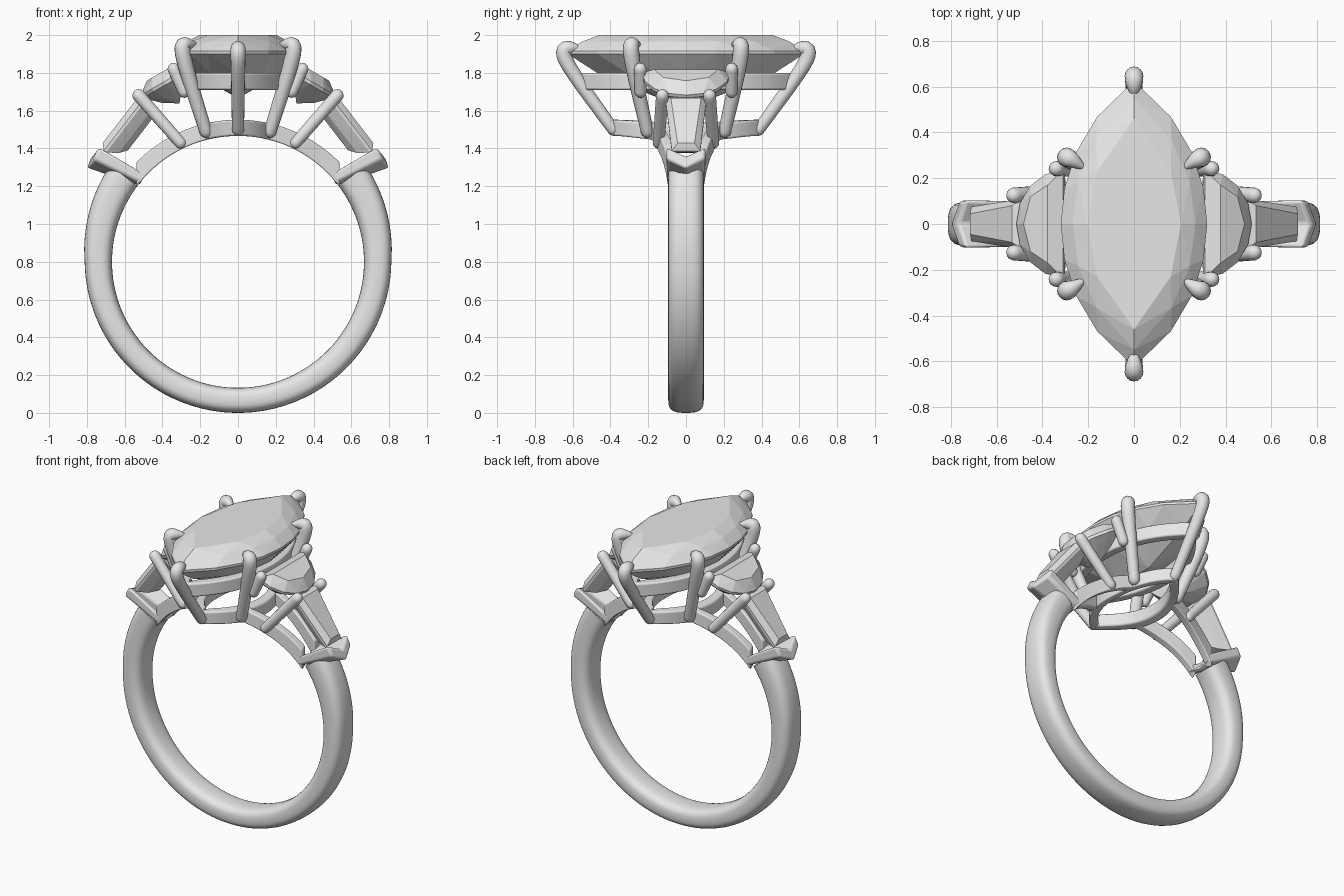
import bpy, bmesh
from math import sin, cos, pi, sqrt, radians, copysign
from mathutils import Vector

if "Cube" in bpy.data.objects:
    bpy.data.objects.remove(bpy.data.objects["Cube"])

grey = bpy.data.materials.new("light_grey")
grey.use_nodes = True
grey.diffuse_color = (0.8, 0.8, 0.8, 1)
grey.node_tree.nodes["Principled BSDF"].inputs["Base Color"].default_value = (0.8, 0.8, 0.8, 1)

FINGER = 0.667                     # finger hole radius
CENTRE = Vector((0, 0, 0.8))       # finger hole centre


def finish(name, bm, mirror="", smooth=True, bevel=0):
    """Turn a bmesh into an object, with optional bevel and mirroring."""
    bmesh.ops.recalc_face_normals(bm, faces=bm.faces)
    mesh = bpy.data.meshes.new(name)
    bm.to_mesh(mesh)
    bm.free()
    mesh.materials.append(grey)
    ob = bpy.data.objects.new(name, mesh)
    bpy.context.collection.objects.link(ob)
    if smooth:
        bpy.ops.object.select_all(action="DESELECT")
        ob.select_set(True)
        bpy.context.view_layer.objects.active = ob
        bpy.ops.object.shade_smooth_by_angle(angle=radians(40))
    if bevel:
        mod = ob.modifiers.new("soft_edges", "BEVEL")
        mod.width, mod.segments = bevel, 3
    if mirror:
        mod = ob.modifiers.new("mirror", "MIRROR")
        mod.use_axis = ("x" in mirror, "y" in mirror, False)
        mod.use_mirror_merge = False
    return ob


def skin(name, rings, closed=False, **kw):
    """Join equal cross-sections into one surface, capped unless closed."""
    bm = bmesh.new()
    loops = [[bm.verts.new(p) for p in ring] for ring in rings]
    n = len(loops[0])
    pairs = list(zip(loops, loops[1:]))
    if closed:
        pairs.append((loops[-1], loops[0]))
    else:
        bm.faces.new(loops[0])
        bm.faces.new(loops[-1])
    for a, b in pairs:
        for i in range(n):
            j = (i + 1) % n
            bm.faces.new((a[i], a[j], b[j], b[i]))
    return finish(name, bm, **kw)


def rounded(points, steps=2):
    """Cut the corners of an open path, keeping its ends."""
    pts = [Vector(p) for p in points]
    for _ in range(steps):
        new = [pts[0]]
        for a, b in zip(pts, pts[1:]):
            new += [a.lerp(b, 0.25), a.lerp(b, 0.75)]
        pts = new + [pts[-1]]
    return pts


def prong(name, path, mirror, sides=16):
    """Round wire along (x, y, z, radius) points, with domed ends."""
    pts = rounded(path)

    def dome(end, before):
        d = (end.xyz - before.xyz).normalized()
        return [Vector((*(end.xyz + d * end.w * sin(a)), end.w * cos(a)))
                for a in map(radians, (25, 50, 70, 85))]

    pts = dome(pts[0], pts[1])[::-1] + pts + dome(pts[-1], pts[-2])
    rings = []
    for i, p in enumerate(pts):
        d = (pts[min(i + 1, len(pts) - 1)].xyz - pts[max(i - 1, 0)].xyz).normalized()
        u = d.cross(Vector((1, -1, 0) if p.x else (1, 0, 0))).normalized()
        v = d.cross(u)
        rings.append([p.xyz + p.w * (u * cos(2 * pi * k / sides) + v * sin(2 * pi * k / sides))
                      for k in range(sides)])
    return skin(name, rings, mirror=mirror)


def marquise(length, width, n):
    """Pointed oval outline; length and width are half sizes."""
    r = (length ** 2 + width ** 2) / (2 * width)
    side = []
    for i in range(n):
        y = length * (2 * i / n - 1)
        side.append(Vector((sqrt(r * r - y * y) - r + width, y)))
    return side + [-p for p in side]


def band(name, path, width, low, high, closed=False, mirror=""):
    """Flat wall following a plan path; low and high give z from x."""
    rings, n = [], len(path)
    for i, p in enumerate(path):
        a = path[i - 1] if closed or i else p
        b = path[(i + 1) % n] if closed or i < n - 1 else p
        t = (b - a).normalized()
        q = p + Vector((-t.y, t.x)) * width
        rings.append([(p.x, p.y, low(p.x)), (p.x, p.y, high(p.x)),
                      (q.x, q.y, high(q.x)), (q.x, q.y, low(q.x))])
    return skin(name, rings, closed, mirror=mirror, bevel=0.01)


def gem(name, points, mirror=""):
    """Faceted stone: the hull of its facet corners."""
    bm = bmesh.new()
    for p in points:
        bm.verts.new(p)
    bmesh.ops.convex_hull(bm, input=bm.verts)
    bmesh.ops.delete(bm, geom=[v for v in bm.verts if not v.link_faces], context="VERTS")
    return finish(name, bm, mirror, smooth=False)


def finger_low(x):
    return CENTRE.z + sqrt(FINGER ** 2 - x * x)


def finger_high(x):
    return CENTRE.z + sqrt(0.752 ** 2 - x * x)


# Shank: soft rectangular section, thicker towards the shoulders
rings = []
for i in range(97):
    a = radians(37 - 254 * i / 96)
    s = sin(a)
    outer = 0.812 + (0.06 * s if s > 0 else 0.012 * s)
    mid, half = (outer + FINGER) / 2, (outer - FINGER) / 2
    ring = []
    for k in range(32):
        c, d = cos(2 * pi * k / 32), sin(2 * pi * k / 32)
        r = mid + half * copysign(abs(c) ** 0.7, c)
        ring.append(CENTRE + Vector((r * cos(a), 0.094 * copysign(abs(d) ** 0.7, d), r * s)))
    rings.append(ring)
skin("shank", rings)

# Chevron brackets between shank and tapered stones
def chevron(tip_high, tip_low, notch, apex, y):
    return [(tip_high[0], y, tip_high[1]), (notch[0], 0, notch[1]), (tip_high[0], -y, tip_high[1]),
            (tip_low[0], -y, tip_low[1]), (apex[0], 0, apex[1]), (tip_low[0], y, tip_low[1])]

skin("shoulder_bracket",
     [chevron((0.49, 1.265), (0.515, 1.215), (0.51, 1.25), (0.53, 1.205), 0.1),
      chevron((0.735, 1.41), (0.765, 1.345), (0.77, 1.36), (0.805, 1.295), 0.103)],
     mirror="x", bevel=0.016)

# Gallery rails hugging the finger hole
band("shoulder_rail", rounded([(0.54, 0.095), (0.42, 0.12), (0.3, 0.155), (0.15, 0.19)]),
     0.05, finger_low, finger_high, mirror="xy")
band("lower_basket_rail", marquise(0.4, 0.205, 20), 0.055, finger_low, finger_high, closed=True)
band("upper_basket_rail", marquise(0.56, 0.27, 20), 0.06,
     lambda x: 1.71, lambda x: 1.8, closed=True)

# Central pointed oval stone
corners = [(p.x, p.y, z) for p in marquise(0.625, 0.32, 8) for z in (1.9, 1.915)]
corners += [(p.x, p.y, 2) for p in marquise(0.46, 0.205, 4)]
corners += [(p.x, p.y, 1.965) for p in marquise(0.55, 0.268, 6)]
corners += [(p.x, p.y, 1.8) for p in marquise(0.47, 0.235, 6)]
corners += [(0, y, 1.665) for y in (-0.14, 0.14)]
gem("centre_stone", corners)

# Half-moon stones, tilted outwards
along, up = Vector((0.87, 0, -0.5)), Vector((0.5, 0, 0.87))
origin = Vector((0.31, 0, 1.8))
corners = []
for u0, length, width, height, n in ((0, 0.235, 0.235, 0, 8), (0, 0.235, 0.235, -0.018, 8),
                                     (0.05, 0.12, 0.17, 0.05, 4), (0.04, 0.12, 0.14, -0.09, 4)):
    for i in range(n + 1):
        a = pi * (i / n - 0.5)
        corners.append(origin + along * (u0 + length * cos(a)) + up * height
                       + Vector((0, width * sin(a), 0)))
corners += [origin + along * 0.08 + up * -0.14 + Vector((0, y, 0)) for y in (-0.06, 0.06)]
gem("half_moon_stone", corners, "x")

# Tapered step-cut stones on the shoulders
along, up = Vector((0.61, 0, -0.79)), Vector((0.79, 0, 0.61))
origin = Vector((0.515, 0, 1.69))
corners = []
for u0, u1, w0, w1, height in ((0.03, 0.33, 0.08, 0.045, 0), (0, 0.36, 0.11, 0.075, -0.03),
                               (0, 0.36, 0.11, 0.075, -0.045), (0.03, 0.32, 0.075, 0.045, -0.1),
                               (0.06, 0.28, 0.02, 0.01, -0.13)):
    for u, w in ((u0, w0), (u1, w1)):
        for s in (-1, 1):
            corners.append(origin + along * u + up * height + Vector((0, s * w, 0)))
gem("tapered_stone", corners, "x")

# Prongs
prong("end_prong", [(0, 0.385, 1.5, 0.032), (0, 0.63, 1.84, 0.038), (0, 0.655, 1.925, 0.042),
                    (0, 0.605, 1.935, 0.036), (0, 0.55, 1.925, 0.006)], "y")
prong("side_prong", [(0.17, 0.205, 1.49, 0.034), (0.275, 0.28, 1.82, 0.04),
                     (0.3, 0.295, 1.945, 0.044), (0.27, 0.28, 1.955, 0.036),
                     (0.21, 0.24, 1.945, 0.006)], "xy")
prong("half_moon_prong", [(0.285, 0.24, 1.7, 0.032), (0.34, 0.242, 1.82, 0.033)], "xy")
prong("shared_prong", [(0.305, 0.145, 1.43, 0.031), (0.525, 0.125, 1.68, 0.034)], "xy")
